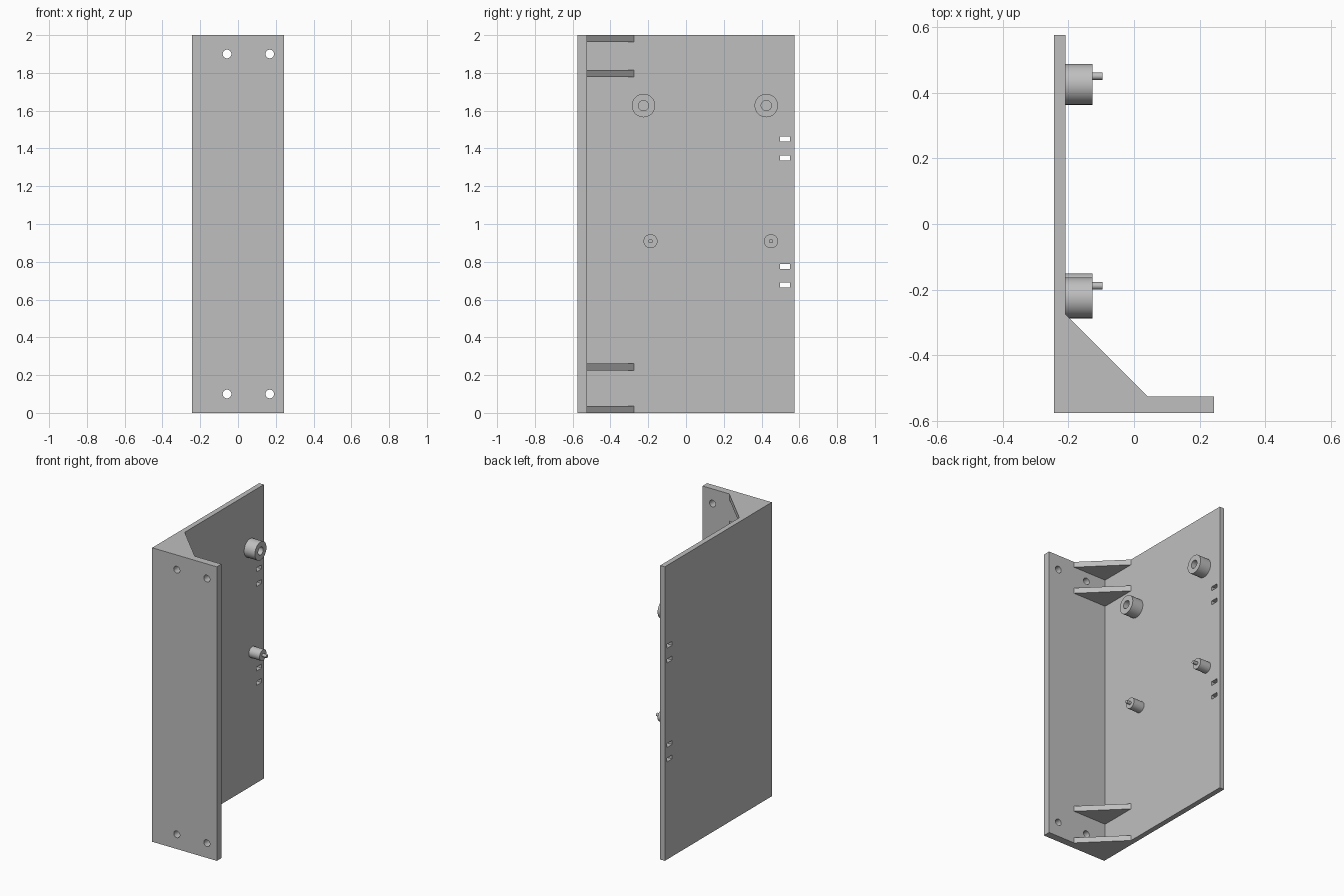
import bpy, bmesh, math
from mathutils import Matrix, Vector

if "Cube" in bpy.data.objects:
    bpy.data.objects.remove(bpy.data.objects["Cube"])

grey = bpy.data.materials.new("light grey")
grey.diffuse_color = (0.52, 0.52, 0.52, 1)
grey.use_nodes = True
grey.node_tree.nodes["Principled BSDF"].inputs["Base Color"].default_value = grey.diffuse_color


def finish(name, bm):
    bmesh.ops.recalc_face_normals(bm, faces=bm.faces)
    me = bpy.data.meshes.new(name)
    bm.to_mesh(me)
    bm.free()
    ob = bpy.data.objects.new(name, me)
    bpy.context.collection.objects.link(ob)
    me.materials.append(grey)
    return ob


def prism(name, outline, z0, z1):
    """Extrude an xy outline from z0 to z1."""
    bm = bmesh.new()
    face = bm.faces.new([bm.verts.new((x, y, z0)) for x, y in outline])
    ext = bmesh.ops.extrude_face_region(bm, geom=[face])
    top = [v for v in ext["geom"] if isinstance(v, bmesh.types.BMVert)]
    bmesh.ops.translate(bm, verts=top, vec=(0, 0, z1 - z0))
    return finish(name, bm)


def lathe_x(name, profile, y, z, steps=40):
    """Spin (x, radius) points about the x axis, placed at y, z."""
    bm = bmesh.new()
    rings = []
    for x, r in profile:
        if r == 0:
            rings.append([bm.verts.new((x, y, z))] * steps)
        else:
            rings.append([bm.verts.new((x, y + r * math.cos(a), z + r * math.sin(a)))
                          for a in (2 * math.pi * i / steps for i in range(steps))])
    for a, b in zip(rings, rings[1:]):
        for i in range(steps):
            j = (i + 1) % steps
            bm.faces.new(list(dict.fromkeys((a[i], a[j], b[j], b[i]))))
    ob = finish(name, bm)
    bpy.ops.object.select_all(action='DESELECT')
    bpy.context.view_layer.objects.active = ob
    ob.select_set(True)
    bpy.ops.object.shade_smooth_by_angle(angle=math.radians(35))
    return ob


# Angle body: tall side wall with a narrower front flange
L, R, F, B = -0.243, 0.243, -0.575, 0.575
WALL, FLANGE = -0.208, -0.525
body = prism("angle_body", [(L, F), (R, F), (R, FLANGE), (WALL, FLANGE), (WALL, B), (L, B)], 0, 2)

# Cutters: round screw holes in the flange, cable slots in the wall
bm = bmesh.new()
for x in (-0.058, 0.168):
    for z in (0.10, 1.90):
        m = Matrix.Translation((x, -0.55, z)) @ Matrix.Rotation(math.pi / 2, 4, 'X')
        bmesh.ops.create_cone(bm, cap_ends=True, segments=32, radius1=0.023,
                              radius2=0.023, depth=0.2, matrix=m)
for z in (0.677, 0.775, 1.35, 1.45):
    m = Matrix.Translation((-0.225, 0.523, z)) @ Matrix.Diagonal((0.2, 0.053, 0.027, 1))
    bmesh.ops.create_cube(bm, size=1, matrix=m)
cutter = finish("hole_cutter", bm)
cutter.hide_render = True
cutter.hide_set(True)
cut = body.modifiers.new("holes", 'BOOLEAN')
cut.operation, cut.solver, cut.object = 'DIFFERENCE', 'EXACT', cutter

# Triangular corner gussets, a pair near each end
for z0, z1 in ((0, 0.037), (0.225, 0.262), (1.777, 1.815), (1.963, 2)):
    prism("corner_gusset", [(WALL, FLANGE), (0.042, FLANGE), (WALL, -0.276)], z0, z1)

# Upper bosses with a blind bore
TIP = -0.127
for y in (-0.225, 0.425):
    lathe_x("bored_boss", [(WALL, 0), (WALL, 0.062), (TIP, 0.062), (TIP, 0.027),
                           (WALL + 0.002, 0.027), (WALL + 0.002, 0)], y, 1.627)

# Lower standoffs with a locating pin
for y in (-0.188, 0.45):
    lathe_x("pin_standoff", [(WALL, 0), (WALL, 0.037), (TIP, 0.037), (TIP, 0.011),
                             (-0.096, 0.011), (-0.096, 0)], y, 0.909)
